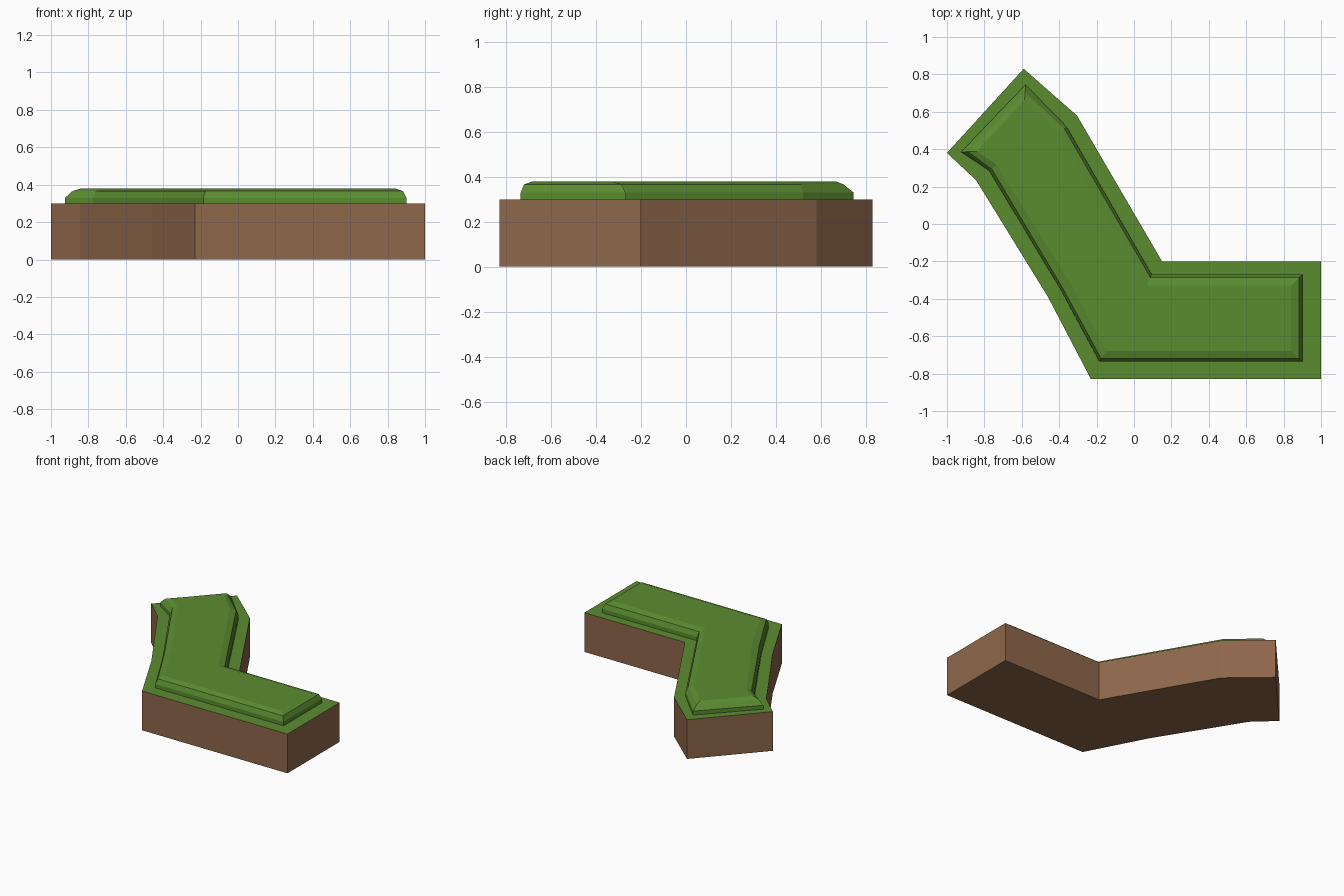
import bpy, bmesh

if "Cube" in bpy.data.objects:
    bpy.data.objects.remove(bpy.data.objects["Cube"])


def material(name, rgb):
    m = bpy.data.materials.new(name)
    m.diffuse_color = (*rgb, 1)
    m.use_nodes = True
    m.node_tree.nodes["Principled BSDF"].inputs["Base Color"].default_value = m.diffuse_color
    return m


SOIL = material("soil brown", (0.27, 0.135, 0.07))
GRASS = material("grass green", (0.105, 0.262, 0.03))


def loft(name, rings, mats):
    """Stack rings of (outline, z), side walls between, caps at both ends."""
    bm = bmesh.new()
    loops = [[bm.verts.new((x, y, z)) for x, y in pts] for pts, z in rings]
    for a, b in zip(loops, loops[1:]):
        n = len(a)
        for i in range(n):
            j = (i + 1) % n
            bm.faces.new((a[i], a[j], b[j], b[i]))
    bm.faces.new(loops[0][::-1])
    top = bm.faces.new(loops[-1])
    bmesh.ops.recalc_face_normals(bm, faces=bm.faces[:])
    top.material_index = len(mats) - 1
    me = bpy.data.meshes.new(name)
    bm.to_mesh(me)
    bm.free()
    for m in mats:
        me.materials.append(m)
    ob = bpy.data.objects.new(name, me)
    bpy.context.collection.objects.link(ob)
    return ob


# bent path outline, and the raised grass outlines from its foot to its top
block = [(-1, .38), (-.845, .235), (-.46, -.39), (-.23, -.83), (1, -.83),
         (1, -.2), (.15, -.2), (-.305, .58), (-.59, .83)]
foot = [(-.925, .385), (-.775, .285), (-.39, -.355), (-.185, -.735), (.9, -.735),
        (.9, -.27), (.095, -.27), (-.36, .52), (-.58, .745)]
shoulder = [(-.885, .387), (-.762, .297), (-.378, -.348), (-.175, -.72), (.883, -.72),
            (.883, -.285), (.087, -.285), (-.373, .51), (-.582, .70)]
crown = [(-.84, .388), (-.735, .318), (-.335, -.325), (-.15, -.68), (.84, -.68),
         (.84, -.33), (.065, -.33), (-.41, .49), (-.585, .665)]

# soil block with a grass-coloured top face
loft("soil_block", [(block, 0), (block, .3)], [SOIL, GRASS])

# raised turf with rounded rim
loft("raised_turf", [(foot, .295), (foot, .33), (shoulder, .366), (crown, .38)], [GRASS])
